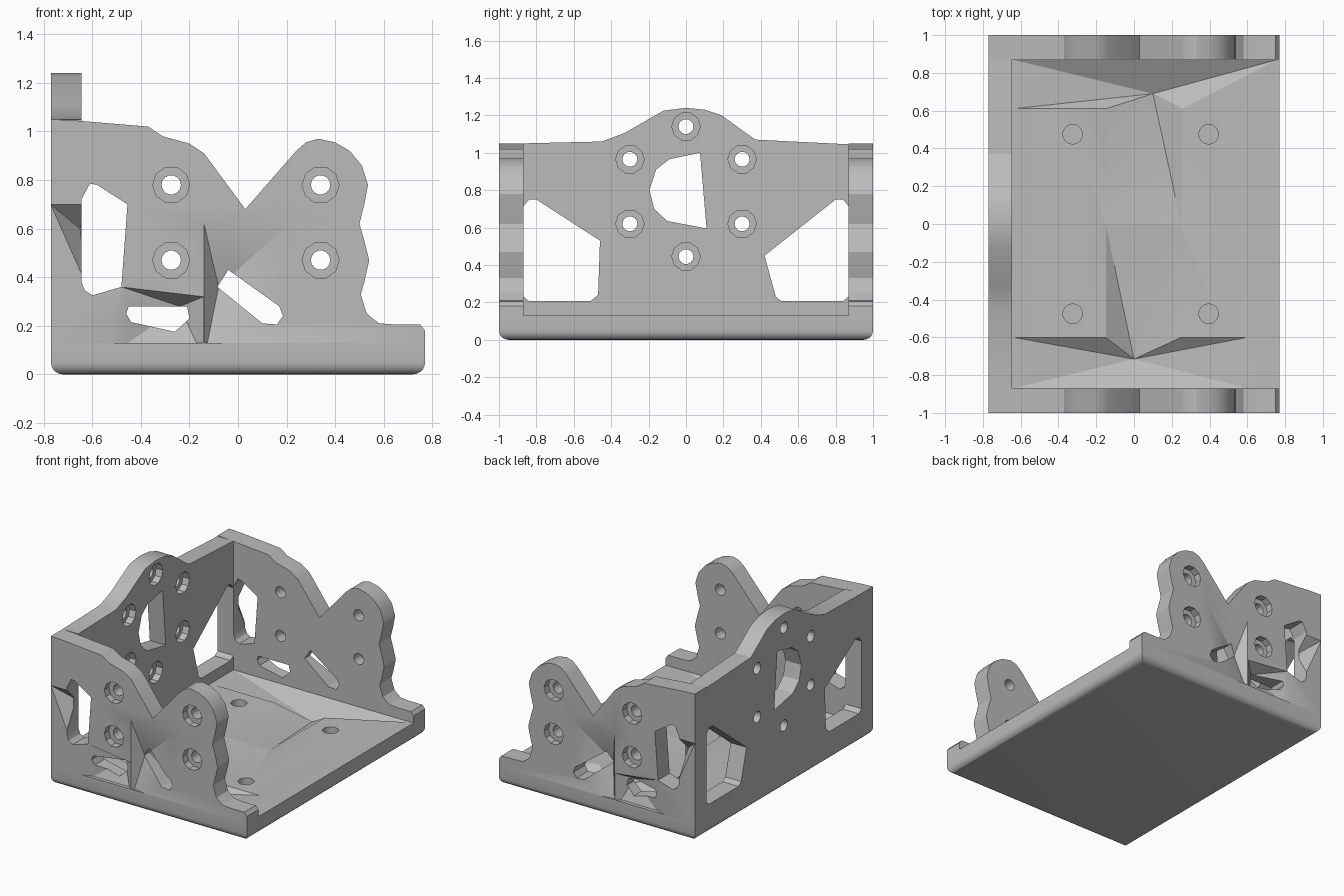
import bpy, bmesh, math
from mathutils import Vector

cube = bpy.data.objects.get("Cube")
if cube:
    bpy.data.objects.remove(cube, do_unlink=True)

grey = bpy.data.materials.new("light_grey")
grey.use_nodes = True
COLOUR = (0.5, 0.5, 0.5, 1)
grey.diffuse_color = COLOUR
grey.node_tree.nodes["Principled BSDF"].inputs["Base Color"].default_value = COLOUR


def make_object(name, bm):
    bmesh.ops.recalc_face_normals(bm, faces=bm.faces)
    mesh = bpy.data.meshes.new(name)
    bm.to_mesh(mesh)
    bm.free()
    obj = bpy.data.objects.new(name, mesh)
    bpy.context.collection.objects.link(obj)
    mesh.materials.append(grey)
    return obj


# Plane mappers: (u, v, depth) to world space
def side(sign):
    return lambda u, v, d: Vector((u, sign * d, v))


def rear(u, v, d):
    return Vector((d, u, v))


def flat(u, v, d):
    return Vector((u, v, d))


def prism(name, points, plane, near, far):
    bm = bmesh.new()
    a = [bm.verts.new(plane(u, v, near)) for u, v in points]
    b = [bm.verts.new(plane(u, v, far)) for u, v in points]
    bm.faces.new(a)
    bm.faces.new(b)
    for i in range(len(a)):
        j = (i + 1) % len(a)
        bm.faces.new((a[i], a[j], b[j], b[i]))
    return make_object(name, bm)


def dent(points, apex, plane, level):
    """Pyramid cutter with its open side at the given depth."""
    bm = bmesh.new()
    ring = [bm.verts.new(plane(u, v, level)) for u, v in points]
    tip = bm.verts.new(plane(*apex))
    bm.faces.new(ring)
    for i in range(len(ring)):
        bm.faces.new((ring[i], ring[(i + 1) % len(ring)], tip))
    return make_object("dent_cutter", bm)


def disc(u, v, r, n):
    return [(u + r * math.cos(math.tau * i / n), v + r * math.sin(math.tau * i / n))
            for i in range(n)]


def bolt_holes(centres, plane, near, far, bore_near, bore_far):
    cutters = []
    for u, v in centres:
        cutters.append(prism("hole_cutter", disc(u, v, 0.04, 14), plane, near, far))
        cutters.append(prism("bore_cutter", disc(u, v, 0.076, 10), plane, bore_near, bore_far))
    return cutters


def carve(obj, cutters):
    for c in cutters:
        mod = obj.modifiers.new("cut", "BOOLEAN")
        mod.operation, mod.solver, mod.object = "DIFFERENCE", "EXACT", c
    bpy.context.view_layer.update()
    graph = bpy.context.evaluated_depsgraph_get()
    mesh = bpy.data.meshes.new_from_object(obj.evaluated_get(graph))
    obj.modifiers.clear()
    obj.data = mesh
    for c in cutters:
        bpy.data.objects.remove(c, do_unlink=True)


FLOOR = 0.13

# Base plate with rounded lower edges
base = prism("base_plate", [(-0.77, -1), (0.77, -1), (0.77, 1), (-0.77, 1)], flat, 0, FLOOR)
bm = bmesh.new()
bm.from_mesh(base.data)
low = [e for e in bm.edges if all(v.co.z < 0.01 for v in e.verts)]
bmesh.ops.bevel(bm, geom=low, offset=0.05, segments=5, profile=0.5, affect="EDGES")
bm.to_mesh(base.data)
bm.free()
cutters = [prism("hole_cutter", disc(x, y, 0.052, 16), flat, 0.03, 0.2)
           for x in (-0.325, 0.395) for y in (-0.475, 0.475)]
cutters.append(dent([(-0.64, 0.61), (-0.15, 0.61), (-0.15, 0), (0.25, 0), (0.26, 0.61),
                     (0.76, 0.87), (-0.64, 0.87)], (0.1, 0.69, 0.03), flat, FLOOR + 0.001))
cutters.append(dent([(-0.64, -0.6), (-0.15, -0.6), (-0.15, 0), (0.25, 0), (0.25, -0.6), (0.6, -0.6),
                     (0.6, -0.87), (-0.64, -0.87)], (0, -0.715, 0.04), flat, FLOOR + 0.001))
carve(base, cutters)

# Twin side walls with lobed outlines
wall_outline = [
    (-0.77, FLOOR), (-0.77, 1.05), (-0.67, 1.045), (-0.37, 1.02), (-0.31, 0.98), (-0.2, 0.95),
    (-0.14, 0.91), (0.03, 0.68), (0.24, 0.92), (0.28, 0.955), (0.33, 0.97), (0.4, 0.955),
    (0.46, 0.92), (0.51, 0.86), (0.535, 0.78), (0.52, 0.7), (0.5, 0.62), (0.52, 0.55),
    (0.54, 0.47), (0.52, 0.38), (0.505, 0.33), (0.53, 0.25), (0.58, 0.21), (0.65, 0.205),
    (0.75, 0.205), (0.77, 0.18), (0.77, FLOOR)]
corner_window = [(-0.645, 0.38), (-0.645, 0.72), (-0.61, 0.785), (-0.58, 0.78), (-0.455, 0.7),
                 (-0.48, 0.36), (-0.6, 0.325), (-0.63, 0.345)]
low_slot = [(-0.46, 0.25), (-0.44, 0.215), (-0.26, 0.175), (-0.2, 0.23), (-0.21, 0.28), (-0.45, 0.28)]
slanted_slot = [(-0.085, 0.36), (-0.04, 0.43), (0.17, 0.28), (0.185, 0.24), (0.16, 0.205), (0.1, 0.21)]
for name, sign in (("front_side_wall", -1), ("back_side_wall", 1)):
    plane = side(sign)
    wall = prism(name, wall_outline, plane, 0.87, 1)
    cutters = [prism("window_cutter", w, plane, 0.8, 1.1)
               for w in (corner_window, low_slot, slanted_slot)]
    cutters += bolt_holes([(x, z) for x in (-0.275, 0.34) for z in (0.47, 0.78)],
                          plane, 0.8, 1.1, 0.95, 1.1)
    cutters.append(dent([(-0.14, 0.62), (0.21, 0.62), (0.1, 0.2), (-0.14, 0.06)],
                        (-0.08, 0.36, 0.93), plane, 1.001))
    cutters.append(dent([(-0.48, 0.36), (-0.14, 0.32), (-0.14, 0.06), (-0.55, 0.06)],
                        (-0.24, 0.28, 0.92), plane, 1.001))
    cutters.append(dent([(-0.772, 0.7), (-0.63, 0.7), (-0.63, 0.38)],
                        (-0.65, 0.6, 0.9), plane, 1.001))
    carve(wall, cutters)

# Tall end wall with a bolt circle and three openings
end_outline = [
    (-0.87, FLOOR), (-0.87, 1.05), (-0.45, 1.06), (-0.33, 1.105), (-0.12, 1.225), (0, 1.24),
    (0.1, 1.23), (0.19, 1.2), (0.37, 1.07), (0.87, 1.045), (0.87, FLOOR)]
end_wall = prism("end_wall", end_outline, rear, -0.77, -0.645)
openings = [
    [(-0.88, 0.24), (-0.84, 0.207), (-0.51, 0.207), (-0.47, 0.24), (-0.46, 0.53),
     (-0.8, 0.75), (-0.84, 0.75), (-0.88, 0.7)],
    [(0.88, 0.24), (0.84, 0.207), (0.51, 0.207), (0.48, 0.23), (0.42, 0.45),
     (0.8, 0.75), (0.84, 0.75), (0.88, 0.7)],
    [(0.075, 1), (-0.09, 0.965), (-0.16, 0.91), (-0.195, 0.8), (-0.17, 0.7), (-0.1, 0.635), (0.11, 0.595)]]
cutters = [prism("opening_cutter", o, rear, -0.85, -0.55) for o in openings]
ring = [(0, 1.14), (-0.3, 0.965), (0.3, 0.965), (-0.3, 0.62), (0.3, 0.62), (0, 0.445)]
cutters += bolt_holes(ring, rear, -0.85, -0.55, -0.695, -0.55)
carve(end_wall, cutters)

# Smooth the curved rims while keeping edges crisp
bpy.ops.object.select_all(action="DESELECT")
for obj in bpy.context.scene.objects:
    if obj.type == "MESH":
        obj.select_set(True)
        bpy.context.view_layer.objects.active = obj
bpy.ops.object.shade_smooth_by_angle(angle=math.radians(25))
